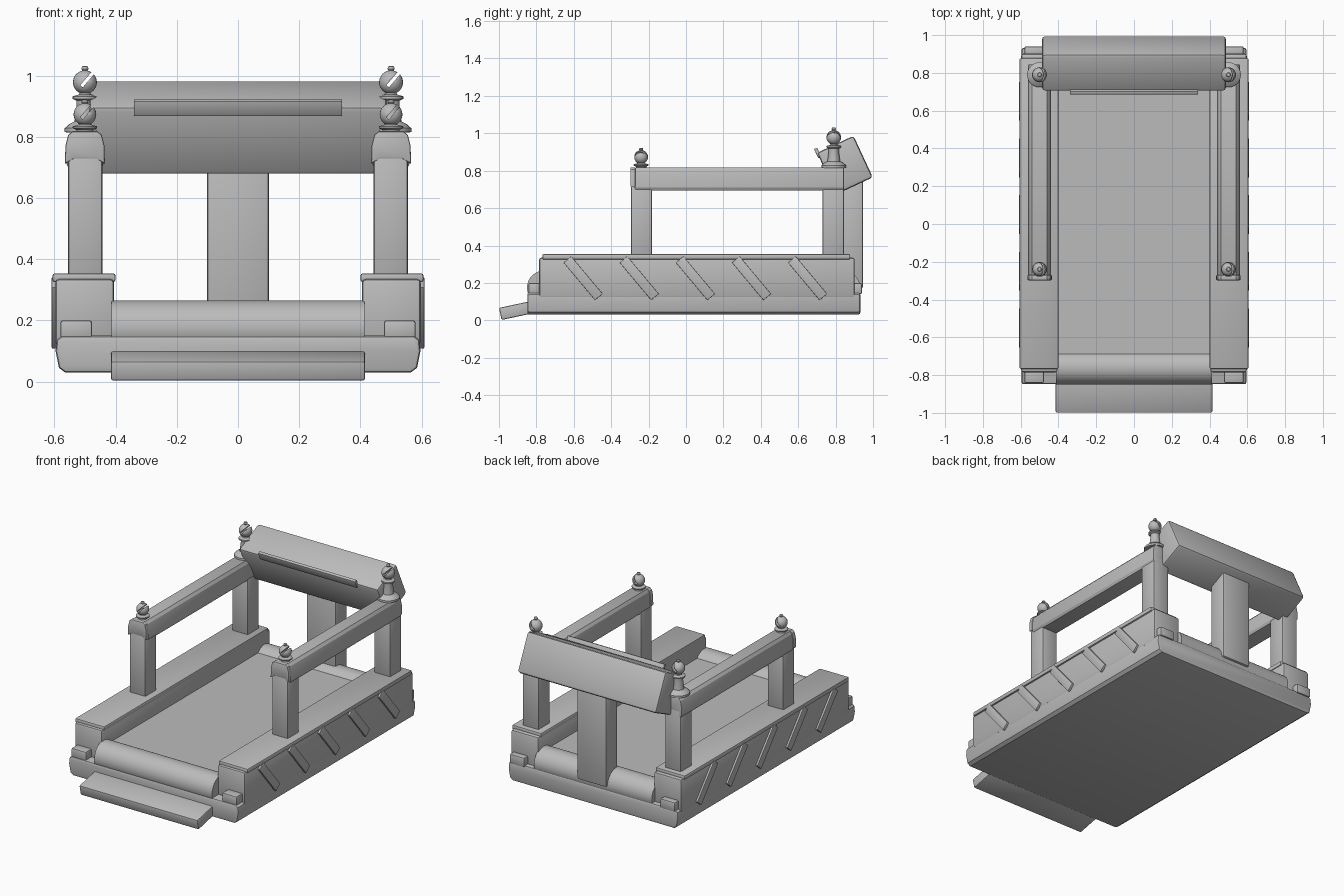
import bpy, bmesh, math
from mathutils import Matrix, Vector

if "Cube" in bpy.data.objects:
    bpy.data.objects.remove(bpy.data.objects["Cube"])

grey = bpy.data.materials.new("plain grey")
grey.diffuse_color = (0.5, 0.5, 0.5, 1)
grey.use_nodes = True
grey.node_tree.nodes["Principled BSDF"].inputs["Base Color"].default_value = grey.diffuse_color


def finish(name, bm, angle=35):
    bmesh.ops.recalc_face_normals(bm, faces=bm.faces)
    me = bpy.data.meshes.new(name)
    bm.to_mesh(me)
    bm.free()
    me.materials.append(grey)
    ob = bpy.data.objects.new(name, me)
    bpy.context.collection.objects.link(ob)
    bpy.ops.object.select_all(action='DESELECT')
    ob.select_set(True)
    bpy.context.view_layer.objects.active = ob
    bpy.ops.object.shade_smooth_by_angle(angle=math.radians(angle))
    return ob


def box(name, centre, size, bevel=0.008, rot_x=0.0, segments=2):
    bm = bmesh.new()
    bmesh.ops.create_cube(bm, size=1)
    bmesh.ops.scale(bm, vec=size, verts=bm.verts)
    if bevel:
        bmesh.ops.bevel(bm, geom=bm.edges[:], offset=bevel, segments=segments,
                        profile=0.5, affect='EDGES')
    bm.transform(Matrix.Translation(centre) @ Matrix.Rotation(rot_x, 4, 'X'))
    return finish(name, bm)


def span(name, x, y, z, bevel=0.008, segments=2):
    c = [(a + b) / 2 for a, b in (x, y, z)]
    s = [abs(b - a) for a, b in (x, y, z)]
    return box(name, c, s, bevel, 0, segments)


def prism(name, profile, y0, y1, cx=0.0, bevel=0.006):
    """Extrude an x-z outline along y."""
    bm = bmesh.new()
    f = bm.faces.new([bm.verts.new((cx + x, y0, z)) for x, z in profile])
    r = bmesh.ops.extrude_face_region(bm, geom=[f])
    moved = [v for v in r['geom'] if isinstance(v, bmesh.types.BMVert)]
    bmesh.ops.translate(bm, vec=(0, y1 - y0, 0), verts=moved)
    ends = [e for e in bm.edges if abs(e.verts[0].co.y - e.verts[1].co.y) < 1e-5]
    bmesh.ops.bevel(bm, geom=ends, offset=bevel, segments=2, profile=0.5, affect='EDGES')
    return finish(name, bm, 25)


def lathe(name, profile, x, y):
    bm = bmesh.new()
    vs = [bm.verts.new((r, 0, z)) for r, z in profile]
    es = [bm.edges.new(p) for p in zip(vs, vs[1:])]
    bmesh.ops.spin(bm, geom=vs + es, cent=(0, 0, 0), axis=(0, 0, 1),
                   angle=math.tau, steps=24, use_duplicate=False)
    bmesh.ops.remove_doubles(bm, verts=bm.verts, dist=1e-5)
    bm.transform(Matrix.Translation((x, y, 0)))
    return finish(name, bm)


def roller(name, y, z, r, half):
    bm = bmesh.new()
    bmesh.ops.create_cone(bm, cap_ends=True, segments=40, radius1=r, radius2=r, depth=2 * half)
    bm.transform(Matrix.Translation((0, y, z)) @ Matrix.Rotation(math.pi / 2, 4, 'Y'))
    return finish(name, bm)


def slotted_ball(name, x, y, z, r):
    bm = bmesh.new()
    bmesh.ops.create_uvsphere(bm, u_segments=24, v_segments=16, radius=r)
    bm.transform(Matrix.Translation((x, y, z)))
    ball = finish(name, bm)
    # diagonal slot cut through the upper part of the ball
    d = Vector((0.65, 0, 0.76))
    bm = bmesh.new()
    bmesh.ops.create_cube(bm, size=1)
    bmesh.ops.scale(bm, vec=(0.011, 0.12, 0.07), verts=bm.verts)
    bm.transform(Matrix.Translation(Vector((x, y, z)) + d * 0.018)
                 @ Matrix.Rotation(math.atan2(d.x, d.z), 4, 'Y'))
    cutter = finish("slot_cutter", bm)
    cutter.hide_render = True
    mod = ball.modifiers.new("slot", 'BOOLEAN')
    mod.operation = 'DIFFERENCE'
    mod.solver = 'EXACT'
    mod.object = cutter
    bpy.context.view_layer.objects.active = ball
    bpy.ops.object.modifier_apply(modifier="slot")
    bpy.data.objects.remove(cutter)


# base slab with narrowed underside
prism("base_slab", [(-.565, .03), (.565, .03), (.585, .045), (.596, .10), (.592, .137),
                    (.575, .15), (-.575, .15), (-.592, .137), (-.596, .10), (-.585, .045)],
      -0.848, 0.932, bevel=0.012)

# running deck and end rollers
span("deck", (-.41, .41), (-.76, .85), (.14, .23), 0)
roller("front_roller", -0.76, 0.175, 0.09, 0.413)
roller("rear_roller", 0.845, 0.172, 0.088, 0.413)

# tilted front step
box("front_step", (0, -0.9, 0.054), (0.83, 0.19, 0.066), 0.008, math.radians(12))

# console, ledge and stand
tilt = math.radians(25)
box("console", (0, 0.85, 0.83), (0.974, 0.215, 0.245), 0.016, tilt)
box("console_ledge", (0, 0.704, 0.895), (0.68, 0.018, 0.054), 0.003, tilt)
span("console_stand", (-.102, .102), (.83, .947), (.17, .78), 0.012)

rail_outline = [(-.052, .695), (.052, .695), (.06, .71), (.06, .765), (.053, .80),
                (.04, .816), (-.04, .816), (-.053, .80), (-.06, .765), (-.06, .71)]
cap_outline = [(-.065, .712), (-.035, .728), (.035, .728), (.065, .712), (.064, .77),
               (.055, .806), (.04, .818), (-.04, .818), (-.055, .806), (-.064, .77)]

for s, side in ((-1, "left"), (1, "right")):
    # side rail with top cap and corner blocks
    span(side + "_side_rail", (s * .405, s * .597), (-.785, .902), (.12, .335), 0.012)
    span(side + "_rail_cap", (s * .40, s * .606), (-.768, .878), (.325, .354), 0.008)
    span(side + "_front_block", (s * .477, s * .58), (-.842, -.77), (.14, .20), 0.008)
    span(side + "_rear_block", (s * .477, s * .58), (.89, .94), (.14, .20), 0.008)
    # slanted trim bars
    for i in range(5):
        box(side + "_trim_bar", (s * .598, -.55 + .30 * i, .225), (.022, .053, .262),
            0.003, math.radians(40))
    # handrail on two posts
    span(side + "_front_post", (s * .443, s * .555), (-.295, -.182), (.34, .74), 0.008)
    span(side + "_rear_post", (s * .443, s * .555), (.73, .845), (.34, .74), 0.008)
    prism(side + "_handrail", rail_outline, -.275, .845, s * .5)
    prism(side + "_handrail_cap", cap_outline, -.298, -.27, s * .5)
    # front finial: flange, slotted ball, tip
    lathe(side + "_front_finial_base", [(0, .81), (.028, .815), (.028, .822), (.04, .828),
          (.04, .834), (.02, .84), (.015, .85), (0, .85)], s * .5, -.24)
    slotted_ball(side + "_front_finial_ball", s * .5, -.24, .873, .037)
    lathe(side + "_front_finial_tip", [(0, .905), (.006, .905), (.012, .913), (.009, .92),
          (0, .922)], s * .5, -.24)
    # rear finial: flared foot, column, flange, slotted ball, tip
    lathe(side + "_rear_finial_base", [(0, .81), (.066, .815), (.066, .828), (.05, .842),
          (.034, .85), (.027, .905), (.028, .918), (.04, .924), (.04, .932), (.02, .938),
          (.015, .95), (0, .95)], s * .5, .79)
    slotted_ball(side + "_rear_finial_ball", s * .5, .79, .978, .039)
    lathe(side + "_rear_finial_tip", [(0, 1.012), (.006, 1.012), (.012, 1.022), (.009, 1.03),
          (0, 1.032)], s * .5, .79)
